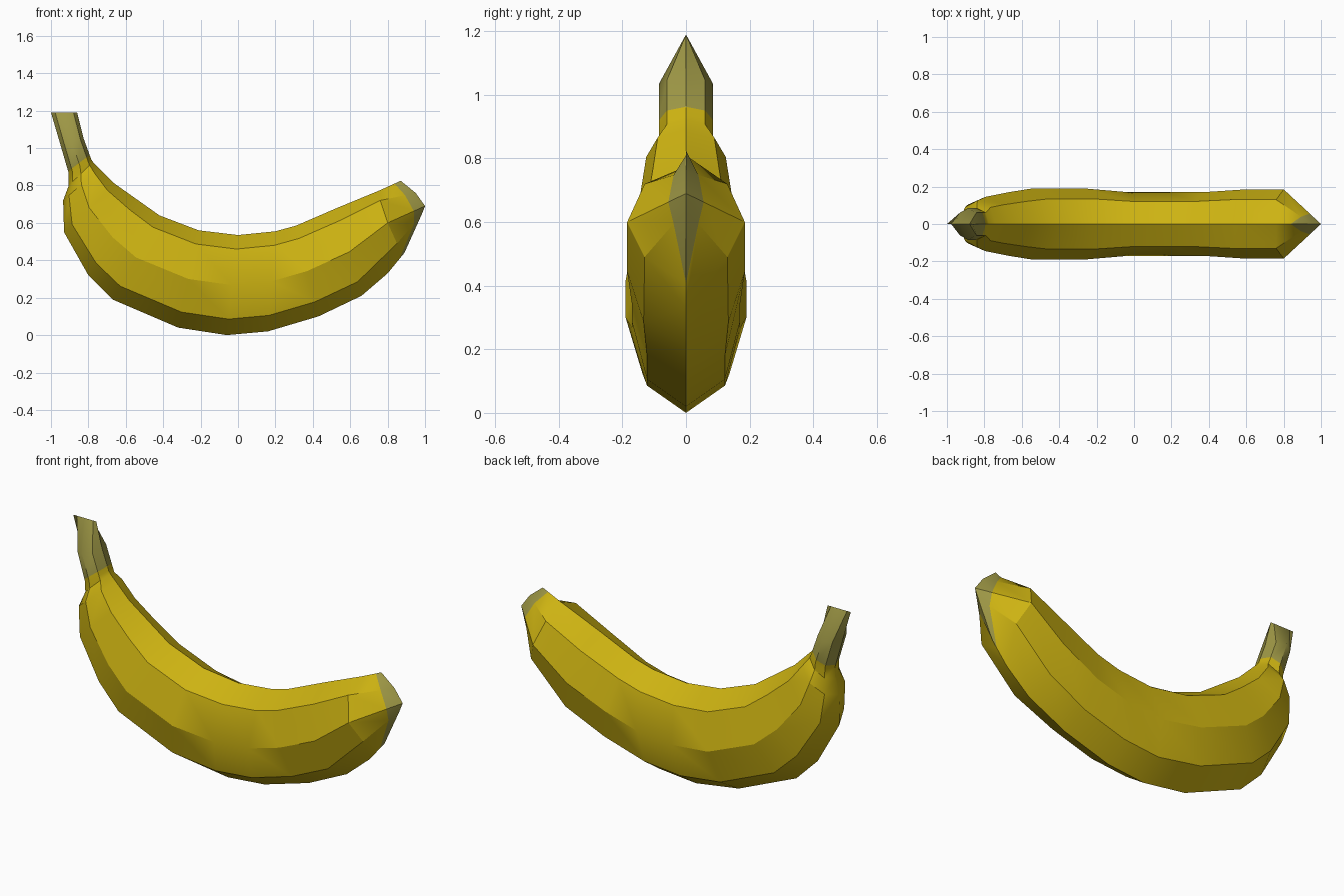
import bpy, bmesh
from mathutils import Vector

if "Cube" in bpy.data.objects:
    bpy.data.objects.remove(bpy.data.objects["Cube"])

FRAC = (0, 0.14, 0.5, 0.84, 1)        # inner ridge -> outer ridge
WIDE = (0, 0.71, 1, 0.72, 0)          # relative half width


def half_ring(ix, iz, ox, oz, w):
    return [Vector((ix + (ox - ix) * f, -w * k, iz + (oz - iz) * f))
            for f, k in zip(FRAC, WIDE)]


# Stem and body sections: inner x, z, outer x, z, half width
sections = [
    (-.86, 1.19, -1, 1.19, 0), (-.825, 1.05, -.95, 1.02, .085),
    (-.785, .94, -.905, .865, .085), (-.775, .925, -.905, .80, .085),
    (-.74, .89, -.935, .72, .125), (-.66, .81, -.93, .55, .145),
    (-.54, .725, -.80, .32, .17), (-.42, .64, -.67, .19, .19),
    (-.21, .56, -.32, .04, .19), (0, .535, -.06, 0, .17),
    (.2, .555, .16, .02, .17), (.31, .585, .43, .10, .17),
    (.53, .68, .66, .21, .185),
]
rings = [half_ring(*s) for s in sections]

# Blunt end: last full section, then a chisel edge on the centre plane
last = [Vector(p) for p in ((.76, 0, .775), (.76, -.13, .72), (.80, -.185, .60),
                            (.85, -.13, .49), (.80, 0, .33))]
edge = [Vector(p) for p in ((.87, 0, .825), (.95, 0, .76), (1, 0, .69),
                            (.98, 0, .64), (.89, 0, .44))]
rings += [last, [a.lerp(b, 0.7) for a, b in zip(last, edge)], edge]


def material(name, col):
    m = bpy.data.materials.new(name)
    m.diffuse_color = (*col, 1)
    m.use_nodes = True
    m.node_tree.nodes["Principled BSDF"].inputs["Base Color"].default_value = m.diffuse_color
    return m


# Loft the sections, mirrored across the centre plane
bm = bmesh.new()
loops = []
for r in rings:
    pts = r + [Vector((p.x, -p.y, p.z)) for p in r[3:0:-1]]
    loops.append([bm.verts.new(p) for p in pts])
for i in range(len(loops) - 1):
    a, b = loops[i], loops[i + 1]
    for j in range(8):
        k = (j + 1) % 8
        f = bm.faces.new((a[j], a[k], b[k], b[j]))
        f.material_index = 1 if i == len(loops) - 2 else 0
bmesh.ops.remove_doubles(bm, verts=bm.verts[:], dist=0.0005)

# Cut the stem colour boundary
co, no = Vector((-.85, 0, .92)), Vector((-.6, 0, .8))
near = [f for f in bm.faces if f.calc_center_median().x < -.78
        and f.calc_center_median().z > .8]
geom = set(near)
for f in near:
    geom.update(f.edges)
    geom.update(f.verts)
bmesh.ops.bisect_plane(bm, geom=list(geom), plane_co=co, plane_no=no)
for f in bm.faces:
    c = f.calc_center_median()
    if c.z > .85 and c.x < -.75 and (c - co).dot(no) > 0:
        f.material_index = 1
bmesh.ops.recalc_face_normals(bm, faces=bm.faces[:])

mesh = bpy.data.meshes.new("banana")
bm.to_mesh(mesh)
bm.free()
mesh.materials.append(material("yellow peel", (.61, .45, .006)))
mesh.materials.append(material("olive brown stem", (.34, .31, .06)))
banana = bpy.data.objects.new("banana", mesh)
bpy.context.collection.objects.link(banana)
bpy.context.view_layer.objects.active = banana
banana.select_set(True)
bpy.ops.object.shade_smooth_by_angle(angle=0.52)
